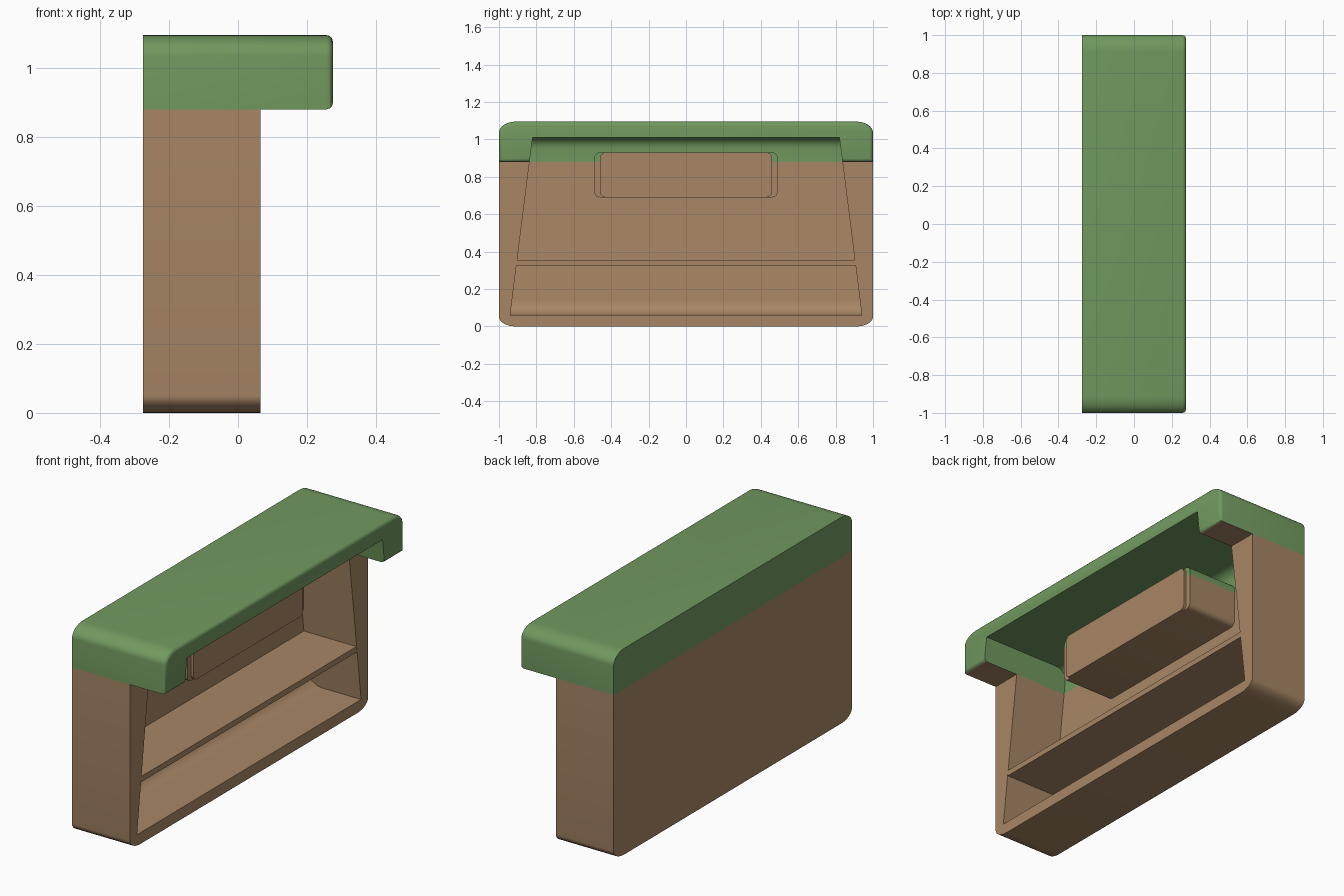
import bpy, bmesh, math

cube = bpy.data.objects.get("Cube")
if cube:
    bpy.data.objects.remove(cube, do_unlink=True)


def material(name, rgb):
    m = bpy.data.materials.new(name)
    m.use_nodes = True
    m.diffuse_color = (*rgb, 1)
    m.node_tree.nodes["Principled BSDF"].inputs["Base Color"].default_value = (*rgb, 1)
    return m


GREEN = material("leaf green", (0.165, 0.32, 0.115))
BROWN = material("warm brown", (0.39, 0.24, 0.13))
BACK, BODY_FRONT, HOOD_FRONT, INNER = -0.275, 0.065, 0.275, -0.245
SPLIT, TOP = 0.88, 1.095


def half_width(z):
    """Half width of the tapering recess at height z."""
    return 0.94 - (z - 0.06) * 0.12 / 0.95


def arc(cy, cz, ry, rz, start, steps=8):
    """Quarter ellipse of (y, z) points, counterclockwise."""
    angles = [math.radians(start + 90 * i / steps) for i in range(steps + 1)]
    return [(cy + ry * math.cos(a), cz + rz * math.sin(a)) for a in angles]


def prism(profile, x0, x1):
    """Extrude a (y, z) outline along x."""
    bm = bmesh.new()
    face = bm.faces.new([bm.verts.new((x0, y, z)) for y, z in profile])
    new = bmesh.ops.extrude_face_region(bm, geom=[face])["geom"]
    for v in new:
        if isinstance(v, bmesh.types.BMVert):
            v.co.x = x1
    bmesh.ops.recalc_face_normals(bm, faces=bm.faces[:])
    return bm


def finish(bm, name, mats):
    mesh = bpy.data.meshes.new(name)
    bm.to_mesh(mesh)
    bm.free()
    for m in mats:
        mesh.materials.append(m)
    obj = bpy.data.objects.new(name, mesh)
    bpy.context.collection.objects.link(obj)
    return obj


def activate(obj):
    bpy.ops.object.select_all(action="DESELECT")
    obj.select_set(True)
    bpy.context.view_layer.objects.active = obj


def smooth(obj):
    activate(obj)
    bpy.ops.object.shade_smooth_by_angle(angle=math.radians(35))


def carve(obj, cutter):
    mod = obj.modifiers.new("recess", "BOOLEAN")
    mod.operation, mod.solver, mod.object = "DIFFERENCE", "EXACT", cutter
    activate(obj)
    bpy.ops.object.modifier_apply(modifier=mod.name)
    smooth(obj)


def bevel(bm, test, radius, segments):
    edges = [e for e in bm.edges if all(test(v.co) for v in e.verts)]
    bmesh.ops.bevel(bm, geom=edges, offset=radius, segments=segments,
                    profile=0.5, affect="EDGES")


def trapezoid(z0, z1, extra=0):
    a, b = half_width(z0) + extra, half_width(z1) + extra
    return [(-a, z0), (a, z0), (b, z1), (-b, z1)]


# Recess cutter with a rounded rear floor and rear ceiling
bm = prism(trapezoid(0.06, 1.01), INNER, 0.5)
bevel(bm, lambda c: c.x < 0 and c.z < 0.5, 0.08, 6)
bevel(bm, lambda c: c.x < INNER + 0.01 and c.z > 0.9, 0.06, 5)
cutter = finish(bm, "recess_cutter", [])
cutter.hide_render = True

# Lower body with rounded bottom corners
bottom = arc(-0.91, 0.05, 0.09, 0.05, 180) + arc(0.91, 0.05, 0.09, 0.05, 270)
body = finish(prism(bottom + [(1, SPLIT), (-1, SPLIT)], BACK, BODY_FRONT), "body", [BROWN])
carve(body, cutter)

# Overhanging hood, brown underneath
crown = arc(0.91, TOP - 0.06, 0.09, 0.06, 0) + arc(-0.91, TOP - 0.06, 0.09, 0.06, 90)
bm = prism([(-1, SPLIT), (1, SPLIT)] + crown, BACK, HOOD_FRONT)
bevel(bm, lambda c: c.x > HOOD_FRONT - 0.001, 0.018, 3)
for f in bm.faces:
    f.material_index = int(f.normal.z < -0.9)
hood = finish(bm, "hood", [GREEN, BROWN])
carve(hood, cutter)
bpy.data.objects.remove(cutter, do_unlink=True)

# Shelf across the recess
finish(prism(trapezoid(0.325, 0.355, 0.005), INNER - 0.01, BODY_FRONT - 0.001), "shelf", [BROWN])


def rounded_box(w, z0, z1, r):
    return (arc(w - r, z1 - r, r, r, 0, 5) + arc(r - w, z1 - r, r, r, 90, 5)
            + arc(r - w, z0 + r, r, r, 180, 5) + arc(w - r, z0 + r, r, r, 270, 5))


# Raised box on the back wall, painted green above the split line
bm = prism(rounded_box(0.49, 0.69, 0.93, 0.03), INNER - 0.01, 0.045)
bmesh.ops.bisect_plane(bm, geom=bm.verts[:] + bm.edges[:] + bm.faces[:],
                       plane_co=(0, 0, SPLIT), plane_no=(0, 0, 1))
for f in bm.faces:
    f.material_index = int(f.calc_center_median().z > SPLIT)
smooth(finish(bm, "wall_box", [BROWN, GREEN]))

# Front panel of the box
smooth(finish(prism(rounded_box(0.46, 0.69, 0.93, 0.03), 0.04, 0.06), "box_panel", [BROWN]))
